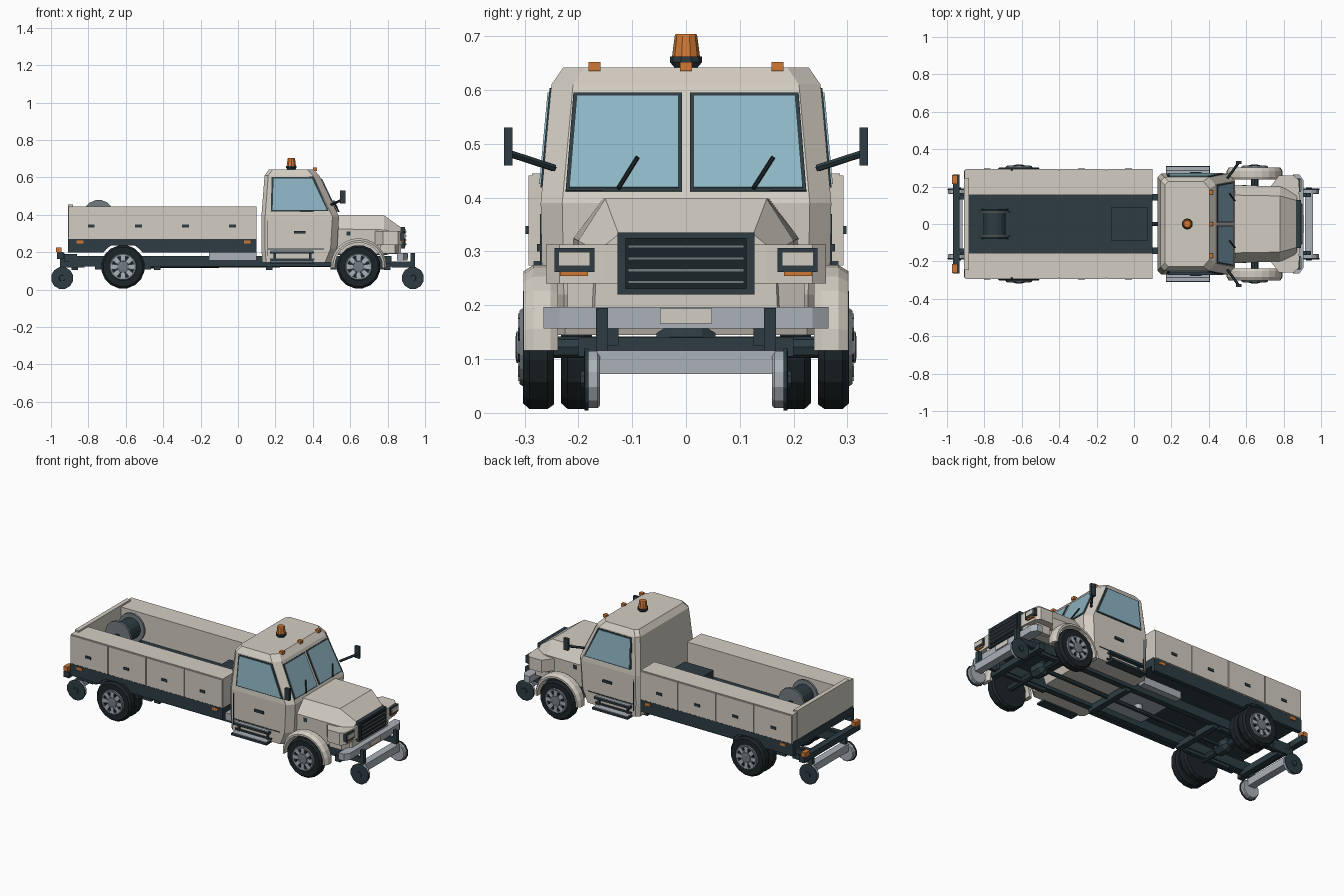
import bpy, bmesh
from math import sin, cos, pi
from mathutils import Vector

if "Cube" in bpy.data.objects:
    bpy.data.objects.remove(bpy.data.objects["Cube"])


def material(name, *rgb):
    m = bpy.data.materials.new(name)
    m.use_nodes = True
    m.diffuse_color = (*rgb, 1)
    m.node_tree.nodes["Principled BSDF"].inputs["Base Color"].default_value = (*rgb, 1)
    return m


CREAM = material("cream paint", .65, .61, .54)
DARK = material("dark slate", .026, .046, .056)
RUBBER = material("black rubber", .012, .018, .021)
GLASS = material("blue glass", .27, .46, .55)
STEEL = material("pale steel", .40, .44, .48)
GREY = material("mid grey", .17, .20, .22)
AMBER = material("amber", .64, .19, .035)


def loft(name, rings, mat, caps=True):
    """Skin a row of equal closed rings."""
    bm = bmesh.new()
    rows = [[bm.verts.new(p) for p in r] for r in rings]
    n = len(rows[0])
    for a, b in zip(rows, rows[1:]):
        for i in range(n):
            j = (i + 1) % n
            bm.faces.new((a[i], a[j], b[j], b[i]))
    if caps:
        bm.faces.new(rows[0])
        bm.faces.new(rows[-1])
    bmesh.ops.recalc_face_normals(bm, faces=bm.faces)
    me = bpy.data.meshes.new(name)
    bm.to_mesh(me)
    bm.free()
    me.materials.append(mat)
    ob = bpy.data.objects.new(name, me)
    bpy.context.collection.objects.link(ob)
    return ob


def box(name, x0, x1, y0, y1, z0, z1, mat):
    return loft(name, [[(x0, y0, z), (x1, y0, z), (x1, y1, z), (x0, y1, z)] for z in (z0, z1)], mat)


def side_prism(name, xz, y0, y1, mat):
    return loft(name, [[(x, y, z) for x, z in xz] for y in (y0, y1)], mat)


def plan_prism(name, xy, z0, z1, mat):
    return loft(name, [[(x, y, z) for x, y in xy] for z in (z0, z1)], mat)


def lathe(name, c, profile, mat, axis="y", n=16):
    """Spin (distance along axis, radius) pairs around a centre."""
    rings = []
    for d, r in profile:
        ring = []
        for i in range(n):
            a = 2 * pi * (i + .5) / n
            u, v = r * cos(a), r * sin(a)
            off = {"x": (d, u, v), "y": (u, d, v), "z": (u, v, d)}[axis]
            ring.append([p + q for p, q in zip(c, off)])
        rings.append(ring)
    return loft(name, rings, mat)


def plate(name, corners, out, t, mat, grow=0.0):
    """Thin quad plate on a sloping face."""
    pts = [Vector(p) for p in corners]
    mid = sum(pts, Vector()) / 4
    pts = [p + (p - mid).normalized() * grow for p in pts]
    n = (pts[1] - pts[0]).cross(pts[3] - pts[0]).normalized()
    n = n if n.dot(Vector(out)) > 0 else -n
    return loft(name, [[p + n * k for p in pts] for k in (-.004, t)], mat)


def rod(name, a, b, r, mat, n=6):
    a, b = Vector(a), Vector(b)
    q = (b - a).to_track_quat("Z", "Y")
    ring = [q @ Vector((r * cos(2 * pi * i / n), r * sin(2 * pi * i / n), 0)) for i in range(n)]
    return loft(name, [[e + p for p in ring] for e in (a, b)], mat)


# Cab shell
def cab_ring(z, xb, xf, hw, cx=.035, cy=.04):
    half = [(xf - cx, hw), (xb + .02, hw), (xb, hw - .02)]
    front = [(xf, hw - cy)]
    ring = front + half
    return [(x, y, z) for x, y in ring] + [(x, -y, z) for x, y in reversed(ring)]


loft("cab", [cab_ring(.145, .13, .50, .265), cab_ring(.22, .125, .53, .267), cab_ring(.39, .125, .54, .27),
             cab_ring(.61, .142, .435, .25), cab_ring(.642, .165, .405, .228)], CREAM)


def cab_side(x, z, s):
    return (x, s * (.27 - max(z - .39, 0) * .091), z)


def cab_front(y, z):
    return (.54 - (z - .39) * .477, y, z)


for s in (1, -1):
    # Windows and wipers
    pane = [cab_side(x, z, s) for x, z in ((.185, .425), (.475, .425), (.395, .595), (.19, .595))]
    plate("side_window_frame", pane, (0, s, 0), .003, DARK, .012)
    plate("side_window", pane, (0, s, 0), .006, GLASS)
    screen = [cab_front(s * y, z) for y, z in ((.014, .417), (.217, .417), (.203, .588), (.014, .588))]
    plate("windscreen_frame", screen, (1, 0, 0), .003, DARK, .009)
    plate("windscreen", screen, (1, 0, 0), .006, GLASS)
    y0, y1 = (.125, .162) if s > 0 else (-.126, -.09)
    lift = Vector((.012, 0, 0))
    rod("wiper", Vector(cab_front(y0, .417)) + lift, Vector(cab_front(y1, .475)) + lift, .004, RUBBER)
    # Door details
    box("door_rear_seam", .157, .161, s * .264, s * .271, .18, .37, DARK)
    box("door_sill_strip", .17, .41, s * .262, s * .272, .157, .166, DARK)
    box("door_bottom_seam", .16, .46, s * .264, s * .270, .215, .219, DARK)
    box("door_handle", .30, .36, s * .265, s * .277, .300, .314, DARK)
    # Steps
    for z, w in ((.205, .29), (.150, .31)):
        box("step", .17, .405, s * .255, s * w, z - .012, z, DARK)
        box("step_tread", .175, .40, s * .262, s * (w - .004), z, z + .005, STEEL)
    for x in (.19, .38):
        box("step_hanger", x, x + .012, s * .255, s * .275, .14, .21, DARK)
    # Mirrors
    rod("mirror_arm", (.50, s * .245, .455), (.56, s * .328, .482), .007, DARK)
    box("mirror", .545, .575, s * .322, s * .338, .46, .53, DARK)
    # Front mudguards
    rings = []
    for i in range(13):
        a = pi * (i / 12 * 1.04 - .02)
        rings.append([(.645 + r * cos(a), s * y, .125 + r * sin(a)) for y, r in
                      ((.238, .127), (.238, .142), (.252, .15), (.283, .15), (.302, .138), (.302, .127))])
    loft("mudguard", rings, CREAM)

# Roof lamps
for y in (-.17, 0, .17):
    box("clearance_lamp", .40, .422, y - .011, y + .011, .635, .652, AMBER)
lathe("beacon_base", (.285, 0, 0), [(.64, .02), (.652, .03), (.662, .03)], DARK, "z", 10)
lathe("beacon", (.285, 0, 0), [(.662, .026), (.70, .021), (.704, .019)], AMBER, "z", 10)


# Hood, lofted toward the nose
def hood_ring(x, low, shoulder, top, zs, zt):
    half = [(low, .19), (shoulder, zs), (top, zt)]
    return [(x, y, z) for y, z in half] + [(x, -y, z) for y, z in reversed(half)]


loft("hood", [hood_ring(.50, .20, .21, .155, .325, .398), hood_ring(.78, .20, .20, .15, .32, .398),
              hood_ring(.872, .17, .165, .125, .30, .332)], CREAM)
nose = [(.73, .20), (.775, .26), (.855, .26), (.878, .235), (.884, .15)]
plan_prism("nose", nose + [(x, -y) for x, y in reversed(nose)], .24, .313, CREAM)
valance = [(.76, .22), (.84, .22), (.862, .17)]
plan_prism("valance", valance + [(x, -y) for x, y in reversed(valance)], .192, .24, CREAM)
box("wheel_well_floor", .45, .80, -.13, .13, .185, .20, DARK)

# Grille
box("grille_frame", .865, .892, -.127, .127, .22, .335, DARK)
box("grille_core", .89, .896, -.112, .112, .23, .325, RUBBER)
for k in range(4):
    box("grille_slat", .892, .901, -.108, .108, .24 + k * .022, .246 + k * .022, GREY)

for s in (1, -1):
    # Headlamps and hood vents
    box("headlamp_frame", .86, .890, s * .17, s * .244, .262, .306, DARK)
    box("headlamp", .888, .895, s * .178, s * .237, .273, .299, CREAM)
    box("turn_lamp", .86, .889, s * .182, s * .234, .254, .264, AMBER)
    box("hood_vent", .58, .602, s * .195, s * .209, .29, .312, DARK)

# Bumper and plate
bumper = [(.85, .265), (.885, .265), (.905, .235)]
plan_prism("bumper", bumper + [(x, -y) for x, y in reversed(bumper)], .157, .197, STEEL)
box("number_plate", .903, .910, -.048, .048, .166, .194, CREAM)

# Chassis
for s in (1, -1):
    box("chassis_rail", -.90, .82, s * .125, s * .16, .125, .18, DARK)
for x in (-.89, -.45, .15, .78):
    box("cross_member", x, x + .035, -.2 if x > .5 else -.15, .2 if x > .5 else .15, .105, .14, DARK)
box("turntable", -.155, .10, -.20, .20, .157, .20, STEEL)
lathe("turntable_post", (-.03, 0, 0), [(.13, .022), (.16, .022)], STEEL, "z")
rod("drive_shaft", (-.60, 0, .125), (.62, 0, .135), .012, DARK, 8)


# Road wheels
def road_wheel(x, s, y0, y1, rim):
    c = (x, 0, .122)
    lathe("tyre", c, [(s * y, r) for y, r in ((y0, .085), (y0, .108), (y0 + .012, .117),
                                             (y1 - .012, .117), (y1, .106), (y1, .074), (y1 - .006, .07))], RUBBER)
    if not rim:
        return
    lathe("rim_dish", c, [(s * (y1 - .02), .072), (s * (y1 + .002), .072), (s * (y1 + .003), .05)], DARK)
    lathe("rim_ring", c, [(s * y, r) for y, r in ((y1, .074), (y1 + .006, .07), (y1 + .006, .06), (y1, .058))],
          GREY, )
    for k in range(8):
        a = k * pi / 4
        quad = [(x + r * cos(a + d), s * (y1 + .006), .122 + r * sin(a + d))
                for r, d in ((.03, -.3), (.064, -.2), (.064, .2), (.03, .3))]
        plate("rim_spoke", quad, (0, s, 0), .003, STEEL)
        lathe("rim_hole", (x + .05 * cos(a + pi / 8), 0, .122 + .05 * sin(a + pi / 8)),
              [(s * y1, .008), (s * (y1 + .009), .008)], RUBBER, n=6)
    lathe("hub", c, [(s * y1, .034), (s * (y1 + .012), .03), (s * (y1 + .014), .018)], GREY, n=12)


for x in (-.615, .645):
    for s in (1, -1):
        road_wheel(x, s, .245, .303, True)
        if x < 0:
            road_wheel(x, s, .175, .232, False)
        box("leaf_spring", x - .15, x + .15, s * .132, s * .155, .108, .125, DARK)
    rod("axle", (x, -.26, .122), (x, .26, .122), .02, DARK, 8)
    lathe("differential", (x, 0, .125), [(-.055, .025), (-.03, .042), (.03, .042), (.055, .025)], DARK, n=8)

# Rail wheels at both ends
for e, cx in ((1, .935), (-1, -.94)):
    box("rail_axle", cx - .022, cx + .022, -.165, .165, .072, .116, STEEL)
    for s in (1, -1):
        c = (cx, 0, .062)
        lathe("rail_wheel", c, [(s * .16, .05), (s * .164, .055), (s * .182, .055)], STEEL, n=12)
        lathe("rail_wheel_face", c, [(s * .181, .06), (s * .188, .06), (s * .19, .05)], DARK, n=12)
        lathe("rail_wheel_hub", c, [(s * .188, .018), (s * .196, .016)], DARK, n=8)
        box("rail_hanger", cx - .012, cx + .012, s * .145, s * .167, .10, .195, DARK)
        box("rail_arm", e * .82, cx, s * .145, s * .165, .118, .15, DARK)

# Rear beam and tail lamps
box("rear_beam", -.968, -.932, -.265, .265, .165, .20, DARK)
for s in (1, -1):
    box("rear_beam_bracket", -.95, -.86, s * .13, s * .155, .15, .19, DARK)
    box("tail_lamp", -.972, -.945, s * .215, s * .262, .20, .226, AMBER)

# Load bed with arched skirts
box("bed_floor", -.91, .10, -.283, .283, .235, .282, DARK)
arch = [(-.615 + .13 * cos(a), .122 + .13 * sin(a)) for a in [pi * (.2 + .06 * i) for i in range(11)]]
for s in (1, -1):
    side_prism("bed_skirt", [(-.91, .27), (.10, .27), (.10, .198)] + arch + [(-.91, .198)], s * .262, s * .287, DARK)
    box("locker", -.905, .10, s * .155, s * .286, .272, .445, CREAM)
    for k in range(4):
        x = -.905 + k * .2515
        box("locker_door", x + .003, x + .2485, s * .284, s * .293, .274, .441, CREAM)
        box("locker_handle", x + .103, x + .139, s * .29, s * .298, .332, .347, DARK)
    for x in (-.845, .05):
        box("side_marker", x - .018, x + .018, s * .28, s * .292, .246, .262, AMBER)
box("tailgate", -.908, -.882, -.245, .245, .272, .455, CREAM)

# Cable reel and toolbox on the bed
for s in (1, -1):
    lathe("reel_flange", (-.745, 0, .395), [(s * .058, .085), (s * .07, .085)], GREY)
    side_prism("reel_stand", [(-.82, .28), (-.67, .28), (-.735, .405), (-.755, .405)], s * .071, s * .08, DARK)
lathe("reel_drum", (-.745, 0, .395), [(-.06, .06), (.06, .06)], DARK)
box("toolbox", -.12, .072, -.09, .09, .28, .36, DARK)
